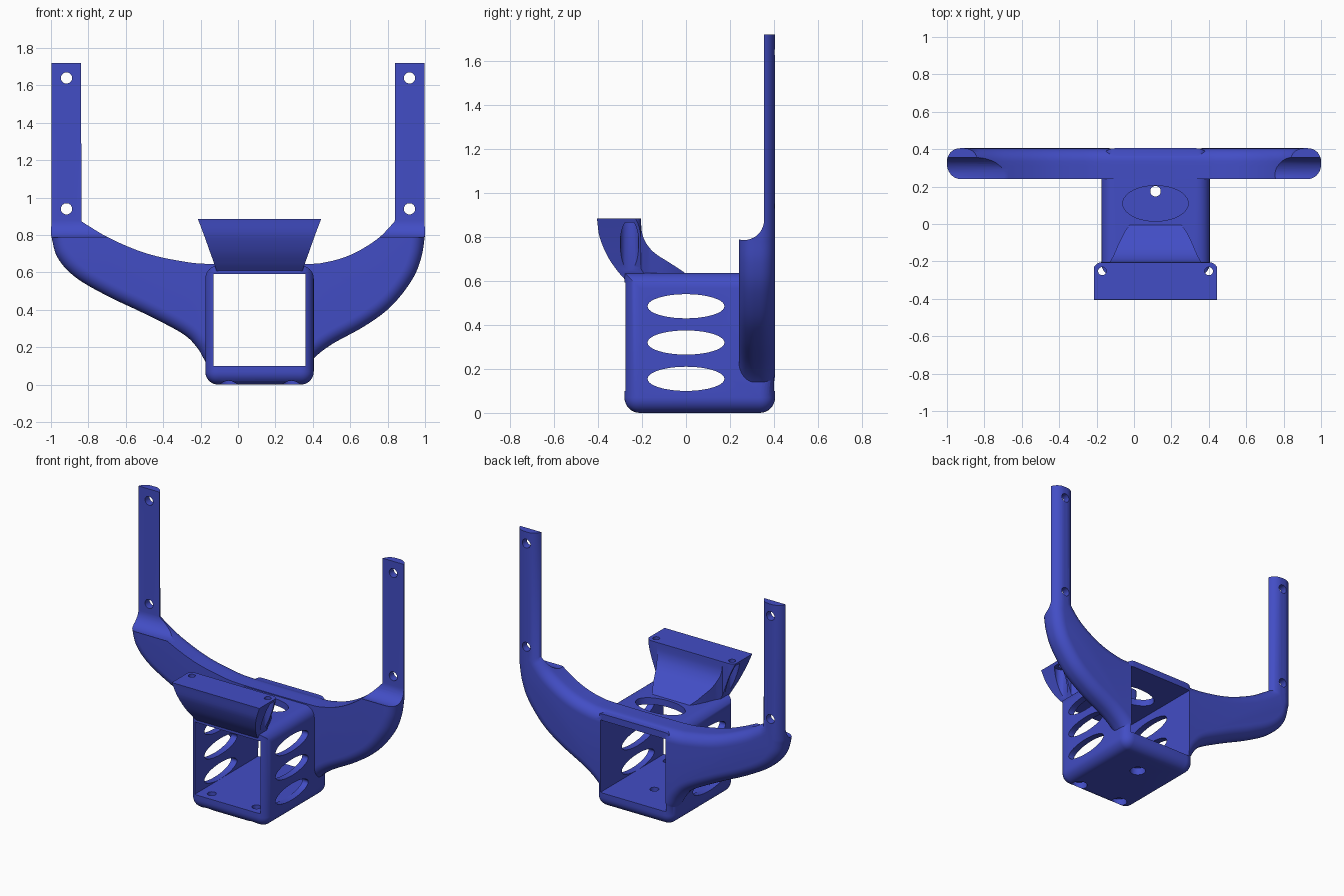
import bpy, bmesh, math
from mathutils import Vector

if "Cube" in bpy.data.objects:
    bpy.data.objects.remove(bpy.data.objects["Cube"])

CX = 0.115  # centre line of the off-centre box


def finish(bm, name):
    bmesh.ops.recalc_face_normals(bm, faces=bm.faces)
    me = bpy.data.meshes.new(name)
    bm.to_mesh(me)
    bm.free()
    ob = bpy.data.objects.new(name, me)
    bpy.context.collection.objects.link(ob)
    return ob


def loft(name, rings):
    bm = bmesh.new()
    vs = [[bm.verts.new(p) for p in ring] for ring in rings]
    n = len(vs[0])
    for a, b in zip(vs, vs[1:]):
        for i in range(n):
            j = (i + 1) % n
            bm.faces.new((a[i], a[j], b[j], b[i]))
    bm.faces.new(vs[0])
    bm.faces.new(vs[-1])
    return finish(bm, name)


def prism(name, pts, axis, lo, hi):
    def place(p, h):
        c = list(p)
        c.insert(axis, h)
        return c
    return loft(name, [[place(p, h) for p in pts] for h in (lo, hi)])


def rod(axis, centre, ra, rb, lo, hi, n=40):
    pts = [(centre[0] + ra * math.cos(2 * math.pi * i / n),
            centre[1] + rb * math.sin(2 * math.pi * i / n)) for i in range(n)]
    return prism("cutter", pts, axis, lo, hi)


def box(name, lo, hi):
    return prism(name, [(lo[0], lo[1]), (hi[0], lo[1]), (hi[0], hi[1]), (lo[0], hi[1])], 2, lo[2], hi[2])


def combine(ob, other, op='DIFFERENCE'):
    mod = ob.modifiers.new("bool", 'BOOLEAN')
    mod.operation, mod.solver, mod.object = op, 'EXACT', other
    dg = bpy.context.evaluated_depsgraph_get()
    me = bpy.data.meshes.new_from_object(ob.evaluated_get(dg))
    ob.modifiers.clear()
    ob.data = me
    bpy.data.objects.remove(other)


def smooth_path(pts, steps=6):
    p = [Vector(q) for q in pts]
    p = [2 * p[0] - p[1]] + p + [2 * p[-1] - p[-2]]
    out = []
    for a, b, c, d in zip(p, p[1:], p[2:], p[3:]):
        for k in range(steps):
            t = k / steps
            out.append(0.5 * (2 * b + (c - a) * t + (2 * a - 5 * b + 4 * c - d) * t * t
                              + (3 * b - a - 3 * c + d) * t ** 3))
    return out + [p[-2]]


# Arms with uprights: outline in x, z, lofted through y with rounded edges
low_left = smooth_path([(-1, .80), (-.965, .68), (-.87, .575), (-.7, .475), (-.5, .38),
                        (-.3, .275), (-.22, .20), (-.175, .125), (-.14, .08)])
low_right = smooth_path([(.37, .08), (.405, .14), (.5, .215), (.68, .315), (.82, .42),
                         (.93, .56), (.98, .68), (1, .80)])
top = smooth_path([(.835, .875), (.77, .80), (.68, .735), (.58, .685), (.47, .655), (.35, .645),
                   (-.13, .645), (-.3, .66), (-.5, .705), (-.7, .79), (-.835, .875)])
bottom = [Vector((-1, 1.72))] + low_left + low_right + [Vector((1, 1.72))]
outline = bottom + [Vector((.835, 1.72))] + top + [Vector((-.835, 1.72))]
n = len(outline)
inward = []
for i, p in enumerate(outline):
    t = (outline[(i + 1) % n] - p).normalized() + (p - outline[i - 1]).normalized()
    inward.append(Vector((-t.y, t.x)).normalized())
for i, x in ((0, 1), (len(bottom) - 1, -1), (len(bottom), 1), (n - 1, -1)):
    inward[i] = Vector((x, 0))
R = 0.07
rings = []
for back in (False, True):
    for k in range(9):
        a = math.pi / 2 * (8 - k if back else k) / 8
        inset, depth = R * (1 - math.sin(a)), R * (1 - math.cos(a))
        y = .405 - depth if back else .24 + depth
        ring = []
        for i, p in enumerate(outline):
            q = p + inward[i] * (inset if back or i < len(bottom) else 0)
            ring.append((q.x, y, q.y))
        rings.append(ring)
arms = loft("arms", rings)

# Thin the uprights with a rounded step at their feet
step = [(.0, 1.9), (.0, .88), (.173, .88)]
step += [(.264 + .091 * math.cos(a), .877 + .091 * math.sin(a))
         for a in [math.pi + math.pi * k / 20 for k in range(21)]] + [(.355, 1.9)]
combine(arms, prism("cutter", step, 0, -1.2, 1.2))
for x in (-.917, .917):
    for z in (.94, 1.64):
        combine(arms, rod(1, (x, z), .03, .03, 0, .6))

# Box body with rounded edges
body = box("mounting_bracket", (-.175, -.28, 0), (.405, .405, .637))
bm = bmesh.new()
bm.from_mesh(body.data)
edges = []
for e in bm.edges:
    d = e.verts[0].co - e.verts[1].co
    if abs(d.z) > .1 or e.verts[0].co.z < .1 or abs(d.y) > .1:
        edges.append(e)
bmesh.ops.bevel(bm, geom=edges, offset=R, segments=8, profile=.5, affect='EDGES')
bm.to_mesh(body.data)
bm.free()

# Flared front shelf: side, front and top outlines intersected
side = smooth_path([(-.405, .885), (-.393, .80), (-.358, .715), (-.315, .65), (-.272, .60)])
side += smooth_path([(.02, .61), (0, .633), (-.07, .68), (-.14, .725), (-.18, .77), (-.2, .82), (-.205, .885)])
shelf = prism("shelf", side, 0, -.3, .6)
flare = smooth_path([(.225, .59), (.24, .64), (.265, .71), (.297, .80), (.335, .90)])
combine(shelf, prism("cutter", [(CX + p.x, p.y) for p in flare]
                     + [(CX - p.x, p.y) for p in reversed(flare)], 1, -.6, .3), 'INTERSECT')
plan = [(.34, -.5)] + [(.285 + .05 * math.cos(a), -.254 + .05 * math.sin(a))
                       for a in [math.pi / 2 * k / 8 for k in range(9)]]
plan += [(.245, -.204), (.225, -.17), (.195, -.10), (.165, -.04), (.135, 0), (.12, .03)]
combine(shelf, prism("cutter", [(CX + x, y) for x, y in plan]
                     + [(CX - x, y) for x, y in reversed(plan)], 2, .5, 1), 'INTERSECT')
for s in (-1, 1):
    x = CX + s * .285
    combine(shelf, rod(2, (x, -.252), .022, .022, .5, 1))
    combine(shelf, rod(2, (x, -.257), .042, .042, .5, .865))

# Join the parts
combine(body, arms, 'UNION')
combine(body, shelf, 'UNION')

# Square passage and ventilation ovals
combine(body, box("cutter", (-.13, -.5, .10), (.36, .6, .592)))
for z in (.155, .32, .485):
    combine(body, rod(0, (0, z), .175, .055, -.3, .6))
combine(body, rod(2, (CX, .11), .175, .095, .5, .8))

# Screw holes with countersunk heads in the floor
for x, y in ((-.05, -.21), (.285, -.21), (CX, .175)):
    combine(body, rod(2, (x, y), .028, .028, -.1, .3))
    combine(body, rod(2, (x, y), .05, .05, -.1, .05))

mat = bpy.data.materials.new("blue")
mat.diffuse_color = (.055, .075, .56, 1)
mat.use_nodes = True
mat.node_tree.nodes["Principled BSDF"].inputs["Base Color"].default_value = mat.diffuse_color
body.data.materials.clear()
body.data.materials.append(mat)
bpy.ops.object.select_all(action='DESELECT')
body.select_set(True)
bpy.context.view_layer.objects.active = body
bpy.ops.object.shade_smooth_by_angle(angle=math.radians(30))
